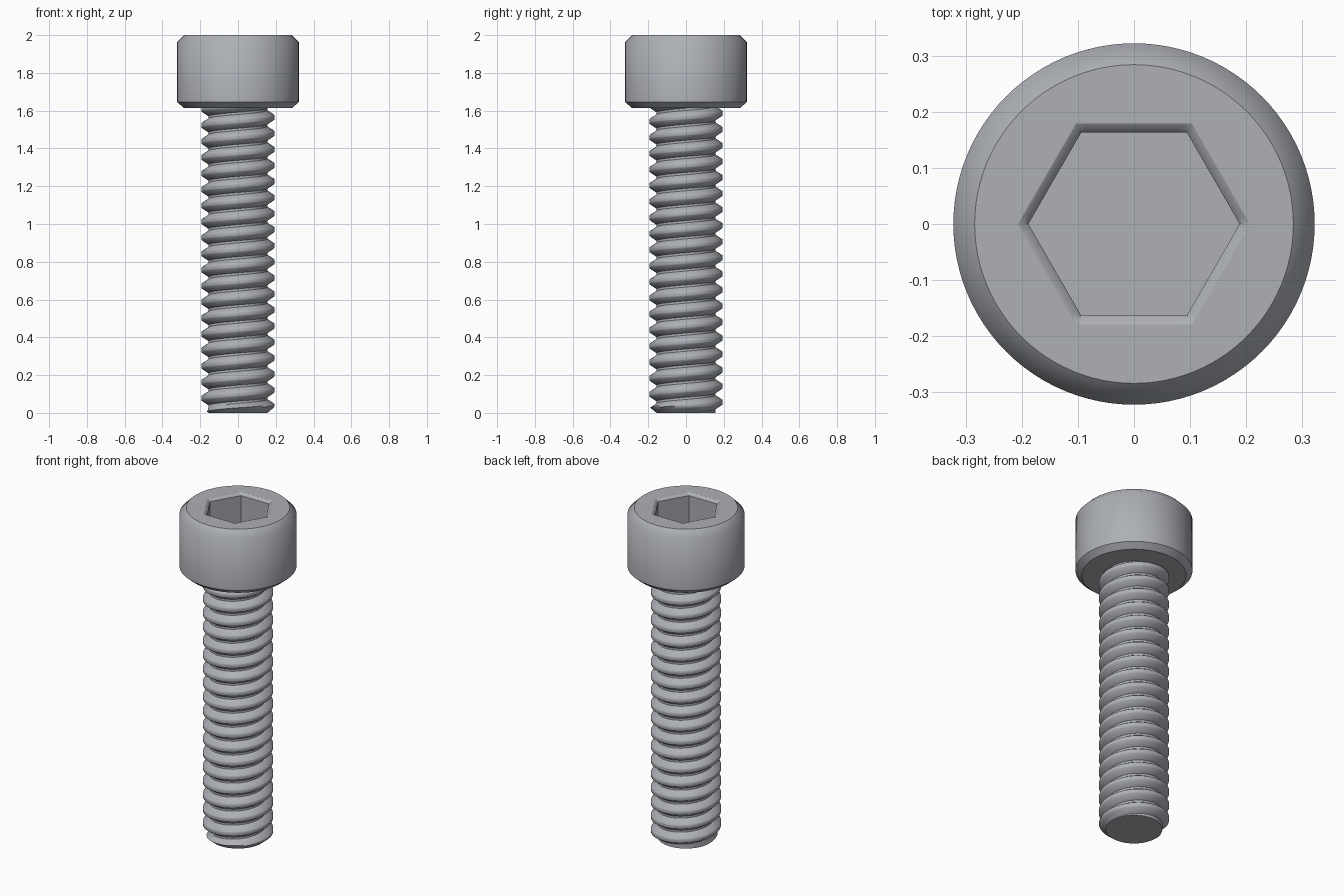
import bpy, bmesh
from math import sin, cos, pi, radians

cube = bpy.data.objects.get("Cube")
if cube:
    bpy.data.objects.remove(cube)

steel = bpy.data.materials.new("grey_steel")
steel.use_nodes = True
colour = (0.42, 0.435, 0.47, 1)
steel.diffuse_color = colour
steel.node_tree.nodes["Principled BSDF"].inputs["Base Color"].default_value = colour

N = 96          # segments around the axis
PITCH = 0.085
MAJOR, MINOR = 0.194, 0.156
HEAD_BASE = 1.615


def finish(bm, name):
    """Smooth the mesh, keep hard corners sharp and link it."""
    bmesh.ops.remove_doubles(bm, verts=bm.verts, dist=1e-5)
    bmesh.ops.recalc_face_normals(bm, faces=bm.faces)
    for f in bm.faces:
        f.smooth = True
    for e in bm.edges:
        if len(e.link_faces) == 2 and e.calc_face_angle(0) > radians(47):
            e.smooth = False
    mesh = bpy.data.meshes.new(name)
    bm.to_mesh(mesh)
    bm.free()
    mesh.materials.append(steel)
    obj = bpy.data.objects.new(name, mesh)
    bpy.context.collection.objects.link(obj)
    return obj


def ring(bm, size, z, hexagonal):
    """Circle of radius size, or hexagon with that apothem."""
    verts = []
    for i in range(N):
        a = 2 * pi * i / N
        r = size / cos(a % (pi / 3) - pi / 6) if hexagonal else size
        verts.append(bm.verts.new((r * cos(a), r * sin(a), z)))
    return verts


# Head: underside, chamfers, side, top face and hex socket as one ring stack
# (size, height, hexagonal, sharp)
head_rings = [
    (0.14, HEAD_BASE, False, False),
    (0.287, HEAD_BASE, False, True),
    (0.322, HEAD_BASE + 0.03, False, False),
    (0.322, 1.962, False, False),
    (0.284, 2.0, False, True),
    (0.179, 2.0, True, True),
    (0.171, 1.995, True, False),
    (0.163, 1.984, True, True),
    (0.163, 1.8, True, True),
]
bm = bmesh.new()
loops = [ring(bm, s, z, h) for s, z, h, _ in head_rings]
for a, b in zip(loops, loops[1:]):
    for i in range(N):
        j = (i + 1) % N
        bm.faces.new((a[i], a[j], b[j], b[i]))
bm.faces.new(loops[-1])
for loop, spec in zip(loops, head_rings):
    if spec[3]:
        for i in range(N):
            bm.edges.get((loop[i], loop[(i + 1) % N])).smooth = False
finish(bm, "socket_head")

# Threaded shank: helical grid, one thread profile per turn
profile = [(0, MINOR), (0.14, MINOR), (0.42, MAJOR - 0.002),
           (0.5, MAJOR), (0.65, MAJOR), (0.73, MAJOR - 0.002)]
K = len(profile)
top = HEAD_BASE + 0.03
start = 0.035 - 0.575 * PITCH
rows = K * (int(top / PITCH) + 5)


def shank_point(col, row):
    frac, r = profile[row % K]
    z = start + PITCH * (row // K - 2 + frac + col / N)
    z = min(max(z, 0), top)
    r = min(r, MINOR + 1.2 * z)          # chamfered tip
    a = 2 * pi * col / N
    return r * cos(a), r * sin(a), z


bm = bmesh.new()
grid = [[bm.verts.new(shank_point(c, r)) for r in range(rows)] for c in range(N + 1)]
for c in range(N):
    for r in range(rows - 1):
        quad = (grid[c][r], grid[c + 1][r], grid[c + 1][r + 1], grid[c][r + 1])
        if max(v.co.z for v in quad) > 0 and min(v.co.z for v in quad) < top:
            bm.faces.new(quad)
bmesh.ops.delete(bm, geom=[v for v in bm.verts if not v.link_faces], context='VERTS')
bmesh.ops.remove_doubles(bm, verts=bm.verts, dist=1e-5)
bmesh.ops.dissolve_degenerate(bm, dist=1e-5, edges=bm.edges)
finish(bm, "threaded_shank")

# Flat end of the shank
bm = bmesh.new()
bmesh.ops.create_circle(bm, cap_ends=True, segments=N, radius=MINOR)
tip = finish(bm, "shank_end")
for f in tip.data.polygons:
    if f.normal.z > 0:
        tip.data.flip_normals()
        break
